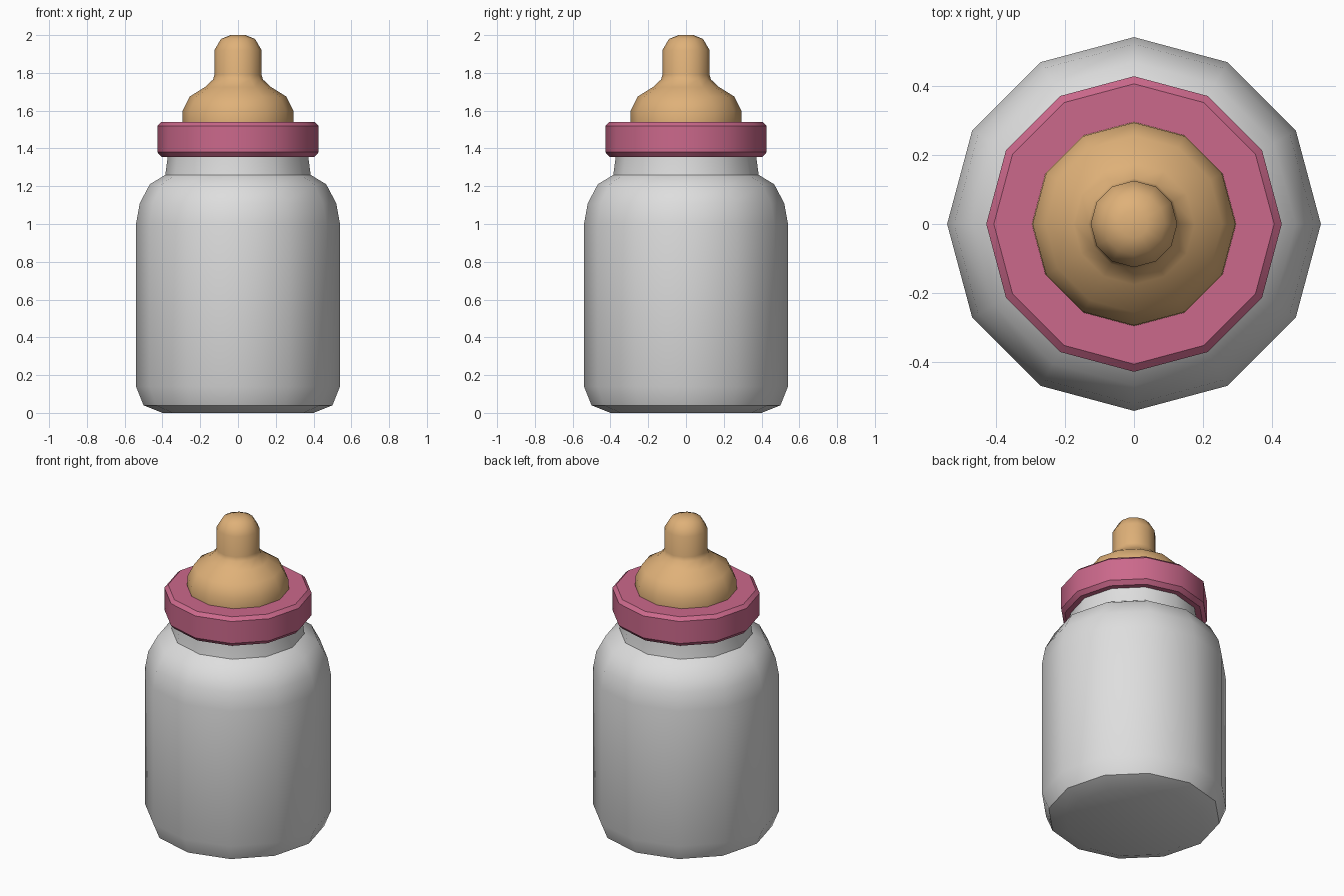
import bpy, bmesh, math

if "Cube" in bpy.data.objects:
    bpy.data.objects.remove(bpy.data.objects["Cube"])

SIDES = 12


def material(name, color):
    m = bpy.data.materials.new(name)
    m.diffuse_color = (*color, 1)
    m.use_nodes = True
    m.node_tree.nodes["Principled BSDF"].inputs["Base Color"].default_value = m.diffuse_color
    return m


def lathe(name, profile, mat, angle):
    """Revolve (radius, height) points into a closed 12-sided solid."""
    bm = bmesh.new()
    rings = []
    for r, z in profile:
        rings.append([bm.verts.new((r * math.cos(a), r * math.sin(a), z))
                      for a in (2 * math.pi * i / SIDES for i in range(SIDES))])
    for low, high in zip(rings, rings[1:]):
        for i in range(SIDES):
            j = (i + 1) % SIDES
            bm.faces.new((low[i], low[j], high[j], high[i]))
    bm.faces.new(rings[0][::-1])
    bm.faces.new(rings[-1])
    mesh = bpy.data.meshes.new(name)
    bm.to_mesh(mesh)
    bm.free()
    mesh.materials.append(mat)
    obj = bpy.data.objects.new(name, mesh)
    bpy.context.collection.objects.link(obj)
    bpy.ops.object.select_all(action='DESELECT')
    obj.select_set(True)
    bpy.context.view_layer.objects.active = obj
    bpy.ops.object.shade_smooth_by_angle(angle=math.radians(angle))
    return obj


white = material("milky white", (0.73, 0.73, 0.73))
pink = material("pink", (0.60, 0.14, 0.26))
tan = material("tan rubber", (0.74, 0.44, 0.19))

# Bottle with rounded base, shoulder and neck
lathe("bottle", [(0.40, 0), (0.50, 0.04), (0.54, 0.14), (0.54, 1.0), (0.52, 1.11),
                 (0.467, 1.21), (0.385, 1.26), (0.37, 1.37), (0.37, 1.42)], white, 45)

# Screw collar with bevelled rims
lathe("collar", [(0.405, 1.355), (0.427, 1.38), (0.427, 1.52), (0.405, 1.54)], pink, 35)

# Rubber teat
lathe("teat", [(0.295, 1.50), (0.295, 1.54), (0.293, 1.60), (0.255, 1.675), (0.175, 1.725),
               (0.132, 1.765), (0.125, 1.79), (0.125, 1.92), (0.09, 1.98), (0.04, 2.0)], tan, 50)
